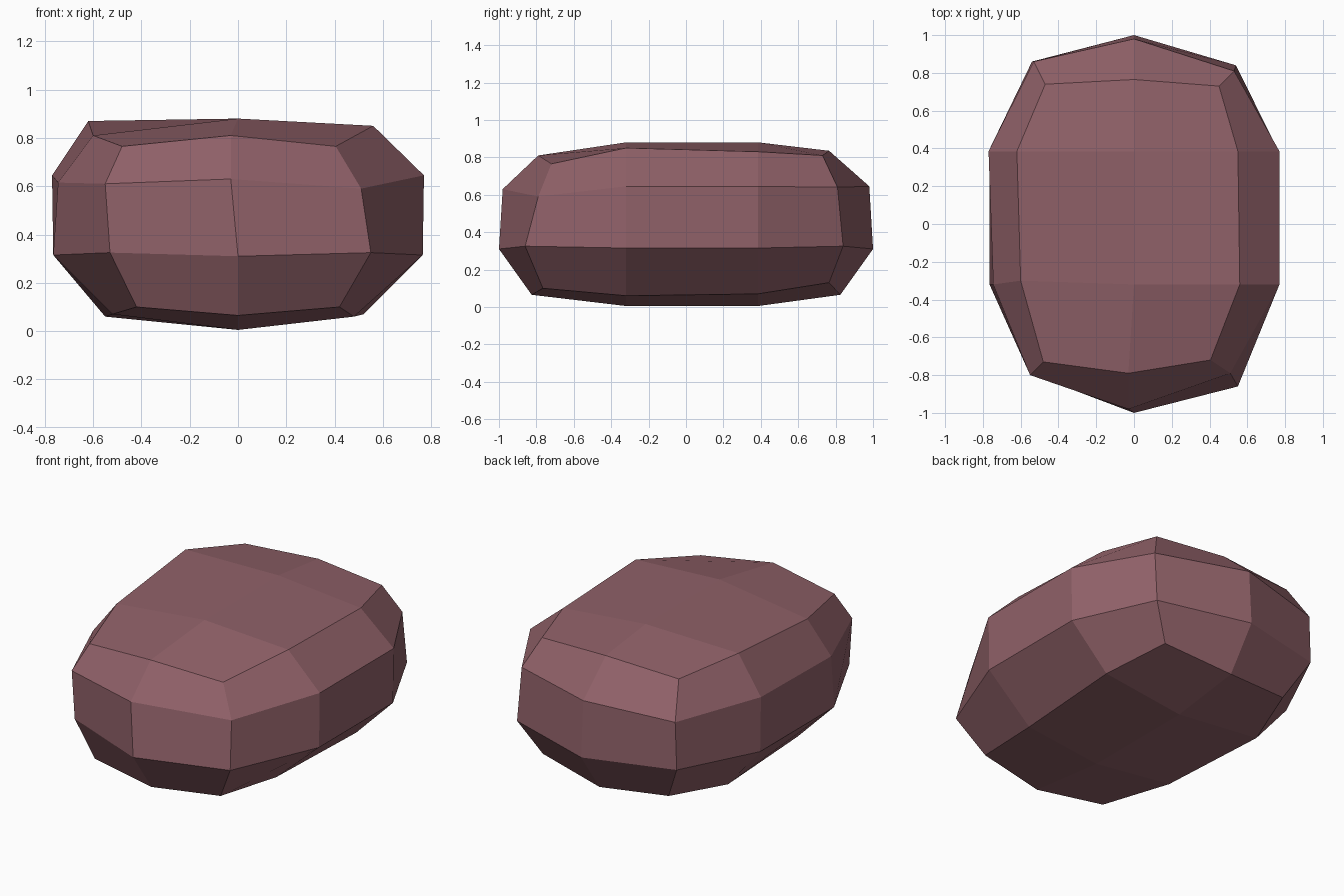
import bpy
import bmesh
from mathutils import Vector

# Remove the default cube only
default_cube = bpy.data.objects.get("Cube")
if default_cube:
    bpy.data.objects.remove(default_cube, do_unlink=True)

# Dusty mauve stone
stone = bpy.data.materials.new("mauve_stone")
stone.use_nodes = True
colour = (0.28, 0.12, 0.14, 1.0)
stone.diffuse_color = colour
stone.node_tree.nodes["Principled BSDF"].inputs["Base Color"].default_value = colour

# Symmetric cross-sections, bottom to top
LEVELS = [
    dict(side=0.52, corner=(0.42, 0.765), tip=0.825, z_side=0.07, z_corner=0.1, z_tip=0.065),
    dict(side=0.765, corner=(0.54, 0.84), tip=1.0, z_side=0.315, z_corner=0.325, z_tip=0.31),
    dict(side=0.77, corner=(0.53, 0.82), tip=0.98, z_side=0.645, z_corner=0.61, z_tip=0.645),
    dict(side=0.58, corner=(0.45, 0.73), tip=0.78, z_side=0.84, z_corner=0.78, z_tip=0.82),
]
ROW_Y = (-0.32, 0.385)
CENTRE_Z = {0: 0.005, 3: 0.88}
LAST_ROW, LAST_LEVEL = 3, 3

# Chipped, uneven spots: (level, column, row) -> shift
CHIPS = {
    (0, 1, 1): (-0.04, 0, -0.01), (0, -1, 2): (-0.03, 0, -0.01),
    (0, 1, 3): (0, 0, 0.03), (1, -1, 0): (0.01, 0.04, 0),
    (1, 1, 0): (0.01, -0.02, 0), (1, -1, 3): (0, 0.02, 0),
    (2, -1, 0): (-0.02, 0.02, 0), (2, 1, 0): (-0.02, 0.03, -0.02),
    (2, -1, 1): (0.025, 0, -0.03), (2, 0, 0): (-0.03, 0, -0.015),
    (2, -1, 3): (0, 0.04, 0), (2, 1, 3): (0, -0.01, 0.03),
    (3, -1, 0): (-0.03, 0, -0.015), (3, 1, 0): (-0.045, 0.01, -0.015),
    (3, -1, 1): (-0.02, 0.02, -0.03), (3, -1, 2): (-0.04, 0, 0.03),
    (3, 1, 1): (-0.02, 0, 0.01), (3, 1, 2): (-0.03, 0, -0.01),
    (3, 1, 3): (0, 0, 0.03), (3, -1, 3): (-0.02, 0.01, 0.03),
    (3, 0, 0): (-0.03, -0.01, -0.01), (3, 0, 3): (0, -0.015, 0.015),
}


def stone_point(level, column, row):
    """Position of one corner of the blocky stone."""
    shape = LEVELS[level]
    at_end = row in (0, LAST_ROW)
    end = -1 if row == 0 else 1
    if at_end and column:
        x, y = shape["corner"]
        point = Vector((column * x, end * y, shape["z_corner"]))
    elif at_end:
        point = Vector((0, end * shape["tip"], shape["z_tip"]))
    elif column:
        point = Vector((column * shape["side"], ROW_Y[row - 1], shape["z_side"]))
    else:
        point = Vector((0, ROW_Y[row - 1], CENTRE_Z[level]))
    return point + Vector(CHIPS.get((level, column, row), (0, 0, 0)))


bm = bmesh.new()
corners = {}


def corner(level, column, row):
    key = (level, column, row)
    if key not in corners:
        corners[key] = bm.verts.new(stone_point(*key))
    return corners[key]


# Walls around the outline
outline = [(c, 0) for c in (-1, 0, 1)] + [(1, r) for r in (1, 2)]
outline += [(c, LAST_ROW) for c in (1, 0, -1)] + [(-1, r) for r in (2, 1)]
for level in range(LAST_LEVEL):
    for a, b in zip(outline, outline[1:] + outline[:1]):
        bm.faces.new((corner(level, *a), corner(level, *b),
                      corner(level + 1, *b), corner(level + 1, *a)))

# Underside and top
for level in (0, LAST_LEVEL):
    for column in (-1, 0):
        for row in range(LAST_ROW):
            bm.faces.new((corner(level, column, row), corner(level, column + 1, row),
                          corner(level, column + 1, row + 1), corner(level, column, row + 1)))

bmesh.ops.recalc_face_normals(bm, faces=bm.faces)
mesh = bpy.data.meshes.new("stone")
bm.to_mesh(mesh)
bm.free()
mesh.materials.append(stone)
rock = bpy.data.objects.new("stone", mesh)
bpy.context.collection.objects.link(rock)
